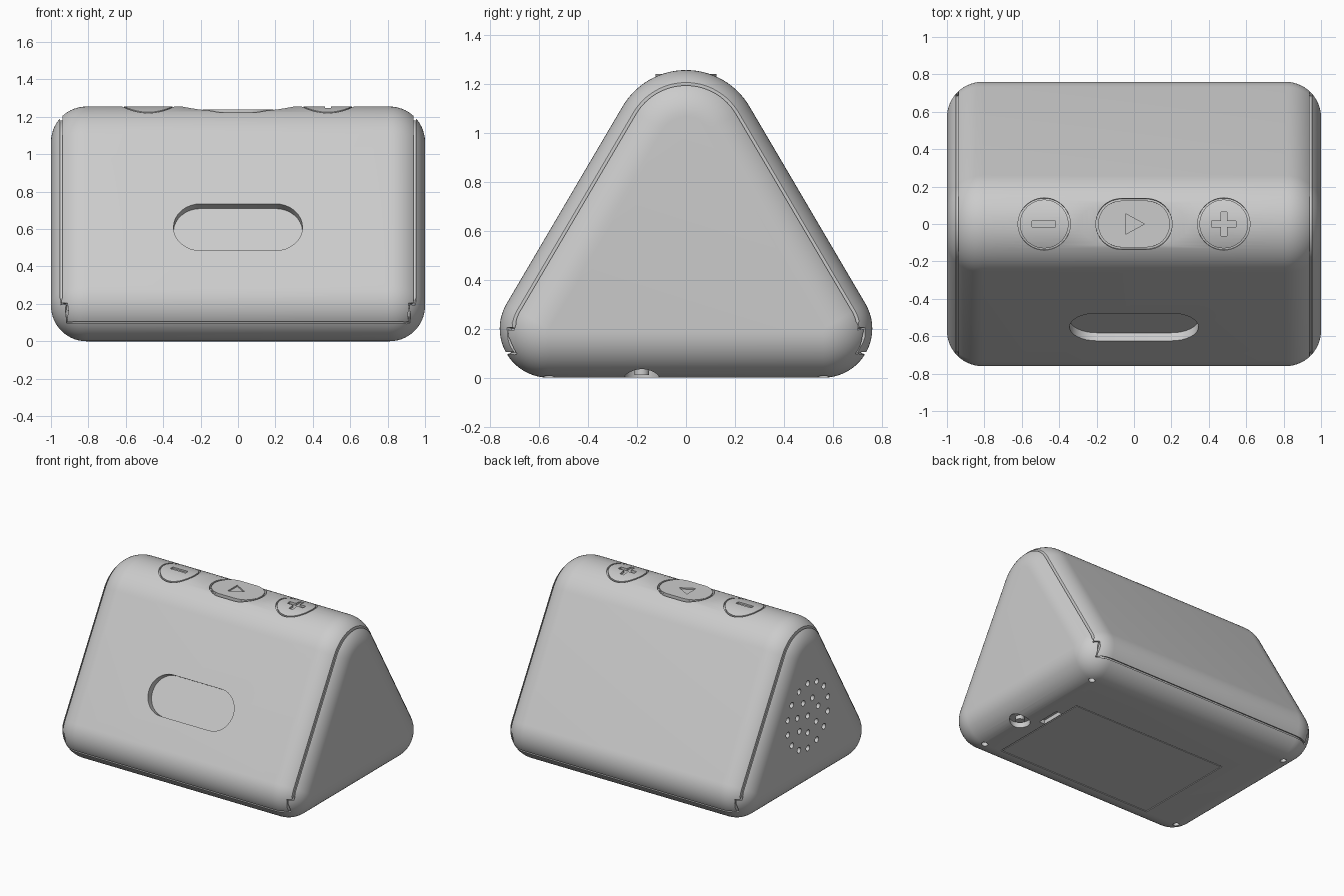
import bpy, bmesh
from math import sin, cos, pi, radians, sqrt
from mathutils import Matrix, Vector

cube = bpy.data.objects.get("Cube")
if cube:
    bpy.data.objects.remove(cube, do_unlink=True)

grey = bpy.data.materials.new("light_grey_plastic")
grey.use_nodes = True
colour = (0.6, 0.6, 0.6, 1)
grey.diffuse_color = colour
grey.node_tree.nodes["Principled BSDF"].inputs["Base Color"].default_value = colour

FOOT_Y, FOOT_R = 0.56, 0.2      # lower rounded corners
TOP_Z, TOP_R = 0.955, 0.3       # rounded ridge
FLAT_X, FILLET = 0.81, 0.19     # rounding toward the ends
CORE = Vector((0, 0, 0.42))     # middle of the body


def from_bmesh(name, bm):
    bmesh.ops.recalc_face_normals(bm, faces=bm.faces)
    mesh = bpy.data.meshes.new(name)
    bm.to_mesh(mesh)
    bm.free()
    mesh.materials.append(grey)
    ob = bpy.data.objects.new(name, mesh)
    bpy.context.collection.objects.link(ob)
    return ob


def arc(cx, cy, r, start, end, n):
    steps = [radians(start + (end - start) * i / n) for i in range(n + 1)]
    return [(cx + r * cos(a), cy + r * sin(a)) for a in steps]


def outline(d):
    """Rounded triangle in y, z, shrunk by d."""
    return (arc(FOOT_Y, FOOT_R, FOOT_R - d, -90, 30.5, 20)
            + arc(0, TOP_Z, TOP_R - d, 30.5, 149.5, 32)
            + arc(-FOOT_Y, FOOT_R, FOOT_R - d, 149.5, 270, 20))


def shrink(x):
    s = min(1, max(0, abs(x) - FLAT_X) / FILLET)
    return FILLET * (1 - sqrt(1 - s * s))


def bridge(bm, a, b):
    for i in range(len(a)):
        j = (i + 1) % len(a)
        bm.faces.new((a[i], a[j], b[j], b[i]))


def prism(bm, points, z0, z1, matrix=Matrix()):
    low = [bm.verts.new(matrix @ Vector((x, y, z0))) for x, y in points]
    high = [bm.verts.new(matrix @ Vector((x, y, z1))) for x, y in points]
    bm.faces.new(low[::-1])
    bm.faces.new(high)
    bridge(bm, low, high)


def groove(bm, path, width, depth):
    """Closed square-section strip running along the surface."""
    path = [Vector(p) for p in path]
    sections = []
    for i, p in enumerate(path):
        after = path[(i + 1) % len(path)] - p
        before = p - path[i - 1]
        along = after.normalized() + before.normalized()
        out = p - CORE
        out.x = 0
        side = along.cross(out).normalized() * width / 2
        out = side.cross(along).normalized() * depth
        sections.append([bm.verts.new(p + side * u + out * v)
                         for u, v in ((1, 1), (1, -1), (-1, -1), (-1, 1))])
    for i, section in enumerate(sections):
        bridge(bm, sections[i - 1], section)


def disc(x, y, r, n=24):
    return arc(x, y, r, 0, 360, n)[:-1]


def stadium(half, r, n=16):
    return arc(half - r, 0, r, -90, 90, n) + arc(r - half, 0, r, 90, 270, n)


def box(x0, x1, y0, y1):
    return [(x0, y0), (x1, y0), (x1, y1), (x0, y1)]


def cut(ob, bm):
    cutter = from_bmesh("cutter", bm)
    mod = ob.modifiers.new("cut", "BOOLEAN")
    mod.operation = "DIFFERENCE"
    mod.solver = "EXACT"
    mod.object = cutter
    bpy.context.view_layer.objects.active = ob
    bpy.ops.object.modifier_apply(modifier=mod.name)
    bpy.data.objects.remove(cutter, do_unlink=True)


# Body: rounded triangular prism with filleted ends
bm = bmesh.new()
xs = [FLAT_X + FILLET * sin(radians(90 * i / 14)) for i in range(15)]
rings = []
for x in [-x for x in xs[::-1]] + xs:
    rings.append([bm.verts.new((x, y, z)) for y, z in outline(shrink(x))])
for a, b in zip(rings, rings[1:]):
    bridge(bm, a, b)
bm.faces.new(rings[0])
bm.faces.new(rings[-1])
body = from_bmesh("body", bm)

# Shallow dish on the ridge and pill-shaped pocket on the front slope
bm = bmesh.new()
dish = [(x / 40, 1.225 + (x / 40) ** 2 / 3) for x in range(-16, 17)]
prism(bm, dish + [(0.4, 1.4), (-0.4, 1.4)], -0.4, 0.4, Matrix.Rotation(pi / 2, 4, "X"))
slope = Matrix.Translation((0, -0.551, 0.61)) @ Matrix.Rotation(radians(59.5), 4, "X")
prism(bm, stadium(0.345, 0.145), -0.05, 0.1, slope)
cut(body, bm)


# Seam between the shell and the base
def seam_half(side):
    x1, x2 = 0.945, 0.915
    upper = [(side * x1, y, z) for y, z in outline(shrink(x1)) if z > FOOT_R + 0.03]

    def foot(x, z):
        r = FOOT_R - shrink(x)
        return (side * x, FOOT_Y + sqrt(r * r - (z - FOOT_R) ** 2), z)
    lower = [foot(FLAT_X, 0.1), foot(0.85, 0.1), foot(0.885, 0.1), foot(x2, 0.1),
             foot(x2, 0.15), foot(x2, FOOT_R), foot(x1, FOOT_R)]
    return lower + upper + [(x, -y, z) for x, y, z in lower[::-1]]


bm = bmesh.new()
groove(bm, seam_half(1) + seam_half(-1)[::-1], 0.012, 0.018)
cut(body, bm)


# Button rings and the battery door outline
def on_ridge(points):
    return [(x, y, TOP_Z + sqrt(TOP_R ** 2 - y * y)) for x, y in points]


bm = bmesh.new()
for x in (-0.48, 0.48):
    groove(bm, on_ridge(disc(x, 0, 0.135, 48)), 0.01, 0.015)
groove(bm, [(x, y, 0) for x, y in box(-0.57, 0.70, -0.55, 0.235)], 0.008, 0.01)
groove(bm, [(x, y, 1.232) for x, y in stadium(0.198, 0.132)], 0.012, 0.025)
cut(body, bm)

# Engraved minus and plus
bm = bmesh.new()
prism(bm, box(-0.545, -0.42, -0.015, 0.015), 1.243, 1.35)
a, b = 0.065, 0.016
plus = [(b, b), (b, a), (-b, a), (-b, b), (-a, b), (-a, -b),
        (-b, -b), (-b, -a), (b, -a), (b, -b), (a, -b), (a, b)]
prism(bm, [(0.48 + x, y) for x, y in plus], 1.238, 1.35)
cut(body, bm)

# Speaker holes on the end
bm = bmesh.new()
end = Matrix.Translation((-1, 0, 0.57)) @ Matrix.Rotation(pi / 2, 4, "Y")
holes = [(0, 0)] + disc(0, 0, 0.125, 7) + disc(0, 0, 0.24, 14)
for x, y in holes:
    prism(bm, disc(x, y, 0.021, 16), -0.1, 0.05, end)
cut(body, bm)

# Underside: screw holes, switch slot and power socket
bm = bmesh.new()
for x in (-0.84, 0.84):
    for y in (-0.56, 0.56):
        prism(bm, disc(x, y, 0.022, 16), -0.1, 0.03)
prism(bm, box(0.708, 0.755, -0.09, 0.09), -0.1, 0.03)
prism(bm, disc(0.85, -0.18, 0.07), -0.1, 0.04)
cut(body, bm)

bm = bmesh.new()
prism(bm, disc(0.85, -0.18, 0.03), 0.012, 0.06)
socket_pin = from_bmesh("socket_pin", bm)

# Centre button with an engraved triangle
bm = bmesh.new()
prism(bm, stadium(0.19, 0.125), 1.1, 1.238)
play_button = from_bmesh("play_button", bm)
bm = bmesh.new()
prism(bm, [(-0.045, -0.055), (0.055, 0), (-0.045, 0.055)], 1.228, 1.3)
cut(play_button, bm)

# Smooth shading with crisp edges
bpy.ops.object.select_all(action="DESELECT")
for ob in (body, socket_pin, play_button):
    ob.select_set(True)
bpy.context.view_layer.objects.active = body
bpy.ops.object.shade_smooth_by_angle(angle=radians(25))
